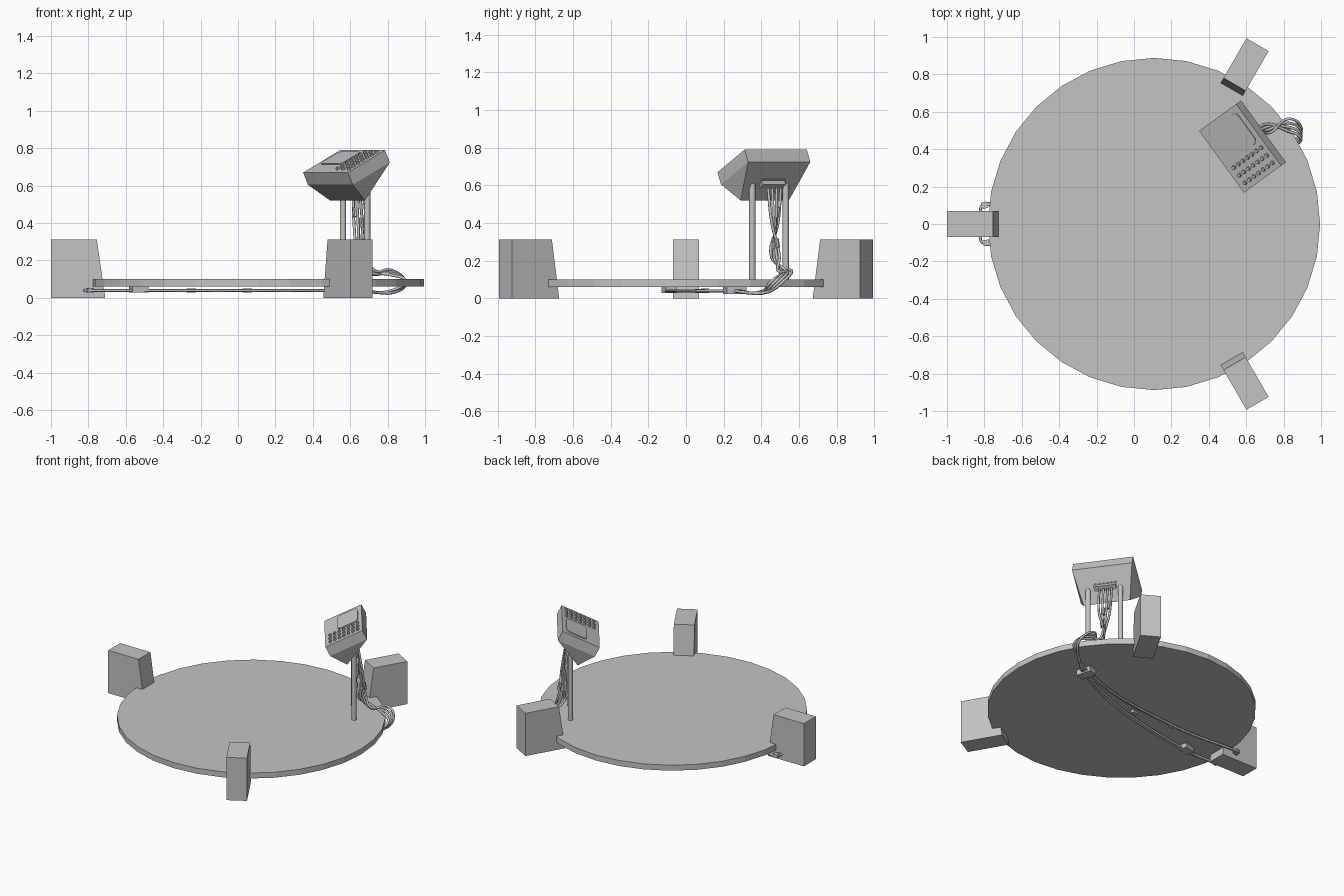
import bpy, bmesh, math
from mathutils import Vector, Matrix

if "Cube" in bpy.data.objects:
    bpy.data.objects.remove(bpy.data.objects["Cube"])

GREY = bpy.data.materials.new("plain_grey")
GREY.diffuse_color = (0.55, 0.55, 0.55, 1)
GREY.use_nodes = True
GREY.node_tree.nodes["Principled BSDF"].inputs["Base Color"].default_value = GREY.diffuse_color
CX = 0.107                                   # disc centre on x
A = math.radians(36)                         # heading of the console
TILT = math.atan2(0.12, 0.245)               # slope of the control panel


def add(name, bm, matrix=None, smooth=False):
    if matrix:
        bm.transform(matrix)
    bmesh.ops.recalc_face_normals(bm, faces=bm.faces)
    for f in bm.faces:
        f.smooth = smooth and len(f.verts) == 4
    me = bpy.data.meshes.new(name)
    bm.to_mesh(me)
    bm.free()
    me.materials.append(GREY)
    ob = bpy.data.objects.new(name, me)
    bpy.context.collection.objects.link(ob)
    return ob


def box(name, size, matrix):
    bm = bmesh.new()
    bmesh.ops.create_cube(bm, size=1)
    bm.transform(Matrix.Diagonal((*size, 1)))
    return add(name, bm, matrix)


def cyl(name, r1, r2, depth, segs, matrix, smooth=False):
    bm = bmesh.new()
    bmesh.ops.create_cone(bm, cap_ends=True, segments=segs, radius1=r1, radius2=r2, depth=depth)
    return add(name, bm, matrix, smooth)


def prism(name, profile, width, matrix):
    """x-z profile, extruded symmetrically along y"""
    bm = bmesh.new()
    f = bm.faces.new([bm.verts.new((x, -width / 2, z)) for x, z in profile])
    ext = bmesh.ops.extrude_face_region(bm, geom=[f])
    bmesh.ops.translate(bm, vec=(0, width, 0),
                        verts=[g for g in ext["geom"] if isinstance(g, bmesh.types.BMVert)])
    return add(name, bm, matrix)


def cable(name, pts, r=0.008):
    cu = bpy.data.curves.new(name, 'CURVE')
    cu.dimensions = '3D'
    cu.bevel_depth, cu.bevel_resolution, cu.resolution_u = r, 1, 6
    cu.use_fill_caps = True
    sp = cu.splines.new('BEZIER')
    sp.bezier_points.add(len(pts) - 1)
    for bp, p in zip(sp.bezier_points, pts):
        bp.co = p
        bp.handle_left_type = bp.handle_right_type = 'AUTO'
    cu.materials.append(GREY)
    ob = bpy.data.objects.new(name, cu)
    bpy.context.collection.objects.link(ob)


def along(p, q, t):
    """frame at fraction t of the line p-q, z pointing along it"""
    p, q = Vector(p), Vector(q)
    return Matrix.Translation(p.lerp(q, t)) @ (q - p).to_track_quat('Z', 'Y').to_matrix().to_4x4()


# platform disc
cyl("platform", 0.888, 0.888, 0.04, 32, Matrix.Translation((CX, 0, 0.08)))

# three rim blocks with sloped inner faces
for i, deg in enumerate((60, 180, 300)):
    prism(f"rim_block_{i + 1}", [(0.817, 0), (1.107, 0), (1.107, 0.312), (0.862, 0.312)], 0.137,
          Matrix.Translation((CX, 0, 0)) @ Matrix.Rotation(math.radians(deg), 4, 'Z'))

# console frame: local x runs outward, local y lateral
C = Matrix.Rotation(A, 4, 'Z')
MID = -0.006

# console body: tilted slab with a tapering wedge below
bm = bmesh.new()
for s in (-1, 1):
    for x, z, w in ((0.574, 0.67, 0.204), (0.819, 0.79, 0.204), (0.851, 0.725, 0.204),
                    (0.606, 0.605, 0.204), (0.72, 0.52, 0.158)):
        bm.verts.new((x, MID + s * w, z))
bmesh.ops.convex_hull(bm, input=bm.verts)
bmesh.ops.dissolve_limit(bm, angle_limit=0.02, verts=bm.verts, edges=bm.edges)
add("console_body", bm, C)

# panel frame lies on the sloped top, origin at its low edge
P = C @ Matrix.Translation((0.574, MID, 0.67)) @ Matrix.Rotation(-TILT, 4, 'Y')

# screen: rounded plate with a slightly smaller raised face
bm = bmesh.new()
ring = []
for sx, sy, start in ((1, 1, 0), (-1, 1, 90), (-1, -1, 180), (1, -1, 270)):
    for k in range(5):
        a = math.radians(start + k * 22.5)
        ring.append((0.17 + sx * 0.045 + 0.03 * math.cos(a),
                     0.072 + sy * 0.07 + 0.03 * math.sin(a)))
f = bm.faces.new([bm.verts.new((x, y, 0)) for x, y in ring])
top = bmesh.ops.extrude_face_region(bm, geom=[f])
tv = [g for g in top["geom"] if isinstance(g, bmesh.types.BMVert)]
bmesh.ops.translate(bm, vec=(0, 0, 0.006), verts=tv)
add("screen", bm, P)

# three rows of buttons
for r in range(3):
    for c in range(7):
        cyl(f"button_{r + 1}_{c + 1}", 0.012, 0.009, 0.014, 10,
            P @ Matrix.Translation((0.04 + c * 0.0335, -0.063 - r * 0.051, 0.006)))

# two posts
for name, s in (("post_right", -1), ("post_left", 1)):
    cyl(name, 0.017, 0.017, 0.51, 12, C @ Matrix.Translation((0.766, -0.011 + s * 0.11, 0.355)), True)

# socket box on the sloped back of the console
BACK = C @ Matrix.Translation((0.785, -0.002, 0.595)) @ Matrix.Rotation(math.radians(-32), 4, 'Y')
box("socket_box", (0.04, 0.15, 0.03), BACK @ Matrix.Translation((0, 0, 0.015)))
box("socket_lip", (0.055, 0.165, 0.01), BACK @ Matrix.Translation((0, 0, 0.032)))

# cables: down from the socket, over the rim, under the platform to one block
for i in range(4):
    v = 0.045 - i * 0.028
    d = (i - 1.5) * 0.014
    start = C @ Vector((0.795, v, 0.585))
    low = Vector((0.665 + d, 0.475 + d, 0.22))
    end = (-0.79, -0.10 + d * 0.5, 0.04) if i < 2 else (-0.8, 0.10 + d * 0.5, 0.04)
    mid = (-0.53, -0.09 + d, 0.04) if i < 2 else (-0.25, 0.085 + d * 0.5, 0.04)
    cable(f"cable_{i + 1}", [
        start, start.lerp(low, 0.5) + Vector((d * 0.5, -d * 0.5, 0)), low,
        (0.71 + d, 0.51 - d, 0.125 + abs(d)), (0.82, 0.53 + d * 1.5, 0.135 + d * 0.6),
        (0.893, 0.485 + d * 1.5, 0.09), (0.845 + d, 0.43 + d, 0.04),
        (0.63, 0.26 + d, 0.04), mid, end])
    # inline plug on each hanging cable
    cyl(f"cable_plug_{i + 1}", 0.013, 0.013, 0.05, 8,
        along(start, low, (0.35, 0.95, 0.5, 0.8)[i]))

# clamps and inline connectors under the platform
HEAD = Matrix.Rotation(math.radians(16), 4, 'Z')
for name, pos, size in (("rim_clamp", (0.63, 0.26, 0.042), (0.07, 0.11, 0.04)),
                        ("far_clamp", (-0.53, -0.09, 0.045), (0.09, 0.06, 0.034)),
                        ("connector_a", (0.05, 0.065, 0.04), (0.045, 0.022, 0.022)),
                        ("connector_b", (-0.25, 0.085, 0.04), (0.045, 0.022, 0.022)),
                        ("end_plug_a", (-0.79, -0.10, 0.04), (0.035, 0.03, 0.025)),
                        ("end_plug_b", (-0.80, 0.10, 0.04), (0.03, 0.035, 0.025))):
    box(name, size, Matrix.Translation(pos) @ HEAD)

# short leads from the end plugs into the block
for name, s in (("block_lead_a", -1), ("block_lead_b", 1)):
    cable(name, [(-0.79, s * 0.10, 0.04), (-0.815, s * 0.095, 0.04), (-0.82, s * 0.06, 0.04)])
